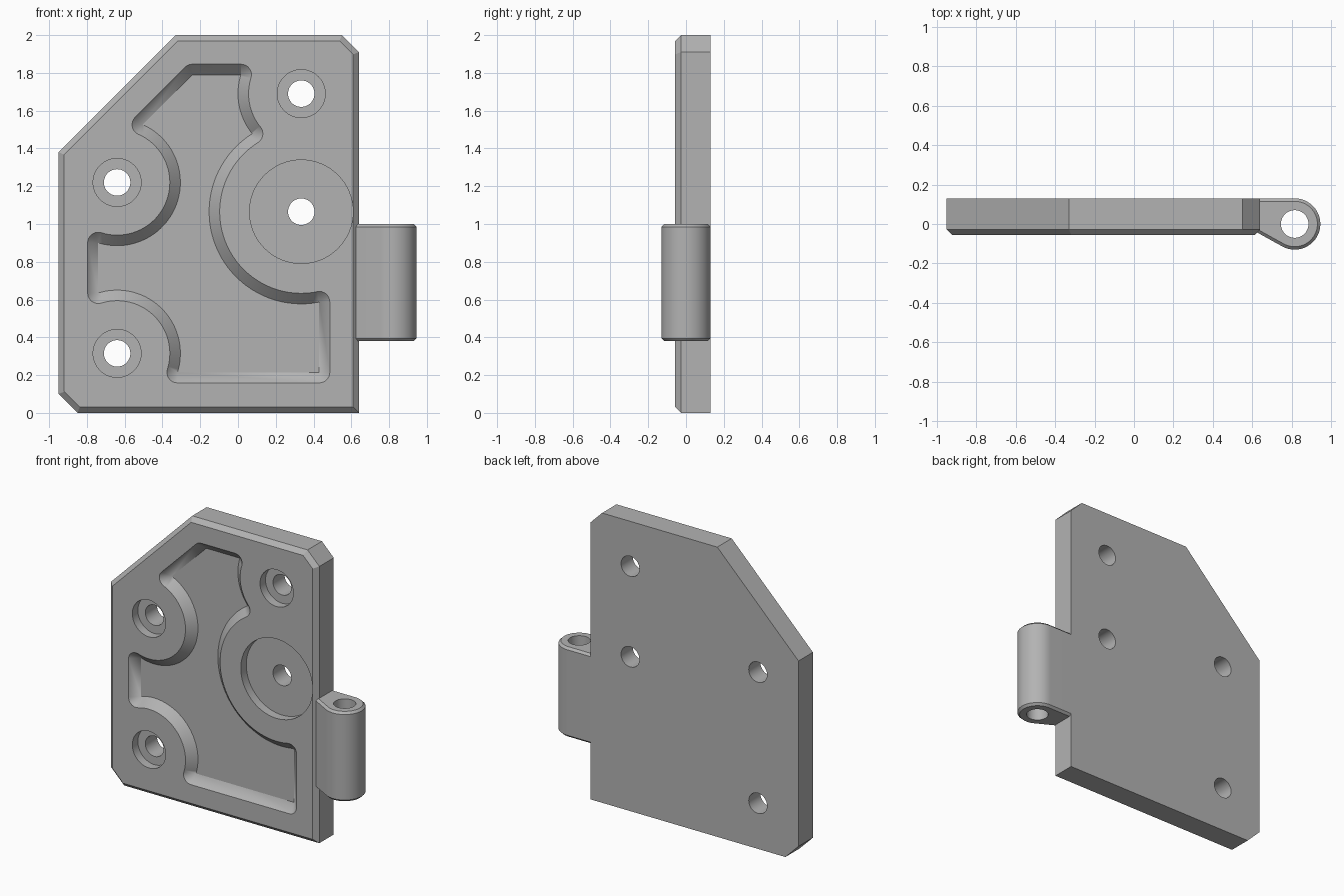
import bpy, bmesh
from math import cos, sin, atan2, radians, pi
from mathutils import Vector

cube = bpy.data.objects.get("Cube")
if cube:
    bpy.data.objects.remove(cube)

FRONT, BACK = -0.057, 0.13
DEPTH = 0.056          # pocket depth, walls slope at 45 degrees
BORE = 0.07

grey = bpy.data.materials.new("plain grey")
grey.use_nodes = True
grey.diffuse_color = (0.45, 0.45, 0.45, 1)
grey.node_tree.nodes["Principled BSDF"].inputs["Base Color"].default_value = (0.45, 0.45, 0.45, 1)


def loft(name, loops, bevel=0, bevel_rule=None):
    """Closed solid through matching loops of 3D points."""
    bm = bmesh.new()
    rings = [[bm.verts.new(p) for p in loop] for loop in loops]
    n = len(rings[0])
    for a, b in zip(rings, rings[1:]):
        for i in range(n):
            j = (i + 1) % n
            bm.faces.new((a[i], a[j], b[j], b[i]))
    bm.faces.new(rings[0][::-1])
    bm.faces.new(rings[-1])
    bmesh.ops.remove_doubles(bm, verts=bm.verts, dist=1e-5)
    bmesh.ops.recalc_face_normals(bm, faces=bm.faces)
    if bevel:
        edges = [e for e in bm.edges if bevel_rule(*[v.co for v in e.verts])]
        bmesh.ops.bevel(bm, geom=edges, offset=bevel, segments=1, affect='EDGES')
    mesh = bpy.data.meshes.new(name)
    bm.to_mesh(mesh)
    bm.free()
    mesh.materials.append(grey)
    obj = bpy.data.objects.new(name, mesh)
    bpy.context.collection.objects.link(obj)
    return obj


def circle(cx, cy, r, n=64):
    return [(cx + r * cos(2 * pi * i / n), cy + r * sin(2 * pi * i / n)) for i in range(n)]


def at_y(points, y):
    return [(x, y, z) for x, z in points]


def at_z(points, z):
    return [(x, y, z) for x, y in points]


def select(obj):
    bpy.ops.object.select_all(action='DESELECT')
    obj.select_set(True)
    bpy.context.view_layer.objects.active = obj


def cut(obj, cutter):
    cutter.hide_render = True
    mod = obj.modifiers.new("cut", 'BOOLEAN')
    mod.operation, mod.solver, mod.object = 'DIFFERENCE', 'EXACT', cutter
    select(obj)
    bpy.ops.object.modifier_apply(modifier=mod.name)
    bpy.data.objects.remove(cutter)


def smooth(obj):
    select(obj)
    bpy.ops.object.shade_smooth_by_angle(angle=radians(25))


# Plate with clipped corners and a chamfered front rim
outline = [(-0.95, 0.10), (-0.85, 0), (0.64, 0), (0.64, 1.91),
           (0.55, 2), (-0.33, 2), (-0.95, 1.38)]
plate = loft("hinge_plate", [at_y(outline, FRONT), at_y(outline, BACK)], 0.03,
             lambda a, b: a.y < 0 and b.y < 0)

# Pocket floor: straight runs and arcs around the bosses, counterclockwise
tl, bl, tr, big = (-0.64, 1.22), (-0.64, 0.315), (0.335, 1.69), (0.335, 1.065)
R, RB = 0.335, 0.488
pieces = [
    ("line", (0.015, 1.79), (-0.241, 1.79)),
    ("line", (-0.241, 1.79), (-0.505, 1.526)),
    ("arc", tl, R, 66.2, -107.4),
    ("line", (-0.74, 0.90), (-0.74, 0.635)),
    ("arc", bl, R, 107.4, -17.4),
    ("line", (-0.32, 0.215), (0.43, 0.215)),
    ("line", (0.43, 0.215), (0.43, 0.587)),
    ("arc", big, RB, 281.2, 122.1),
    ("arc", tr, R, 219.4, 162.6),
]
path = []              # (point, outward angle)
for kind, *data in pieces:
    if kind == "line":
        a, b = map(Vector, data)
        d = b - a
        run = [(a, atan2(-d.x, d.y)), (b, atan2(-d.x, d.y))]
    else:
        c, r, start, end = data
        run = []
        for i in range(41):
            t = radians(start + (end - start) * i / 40)
            run.append((Vector(c) + r * Vector((cos(t), sin(t))), t + pi))
    path.append(run)

floor, rim = [], []
for k, run in enumerate(path):
    corner, ang = run[-1]
    turn = (path[(k + 1) % len(path)][0][1] - ang) % (2 * pi)
    # Round each corner of the rim like a tapered cutting tool
    fan = [(corner, ang + turn * i / 8) for i in range(1, 8)]
    nxt = path[(k + 1) % len(path)]
    nxt[0] = (corner, nxt[0][1])
    for p, t in run + fan:
        floor.append(p)
        rim.append(p + (DEPTH + 0.01) * Vector((cos(t), sin(t))))
cut(plate, loft("pocket_cutter", [at_y(floor, FRONT + DEPTH), at_y(rim, FRONT - 0.01)]))

# Counterbored screw holes
for (x, z), wide in ((tl, 0.127), (bl, 0.127), (tr, 0.127), (big, 0.274)):
    cut(plate, loft("hole_cutter", [
        at_y(circle(x, z, wide), FRONT - 0.05), at_y(circle(x, z, wide), FRONT + 0.06),
        at_y(circle(x, z, BORE), FRONT + 0.06), at_y(circle(x, z, BORE), BACK + 0.05)]))
smooth(plate)

# Hinge knuckle: teardrop profile flush with the back, chamfered ends, pin bore
px, pr = 0.815, 0.13
profile = [(0.64, BACK), (0.64, -0.027), (0.624, -0.043)]
profile += [(px + pr * cos(radians(t)), pr * sin(radians(t))) for t in range(240, 451, 5)]
knuckle = loft("hinge_knuckle", [at_z(profile, 0.38), at_z(profile, 1.0)], 0.015,
               lambda a, b: abs(a.z - b.z) < 0.01 and max(a.x, b.x) > 0.65)
cut(knuckle, loft("pin_cutter", [at_z(circle(px, 0, BORE), 0.3), at_z(circle(px, 0, BORE), 1.1)]))
smooth(knuckle)
